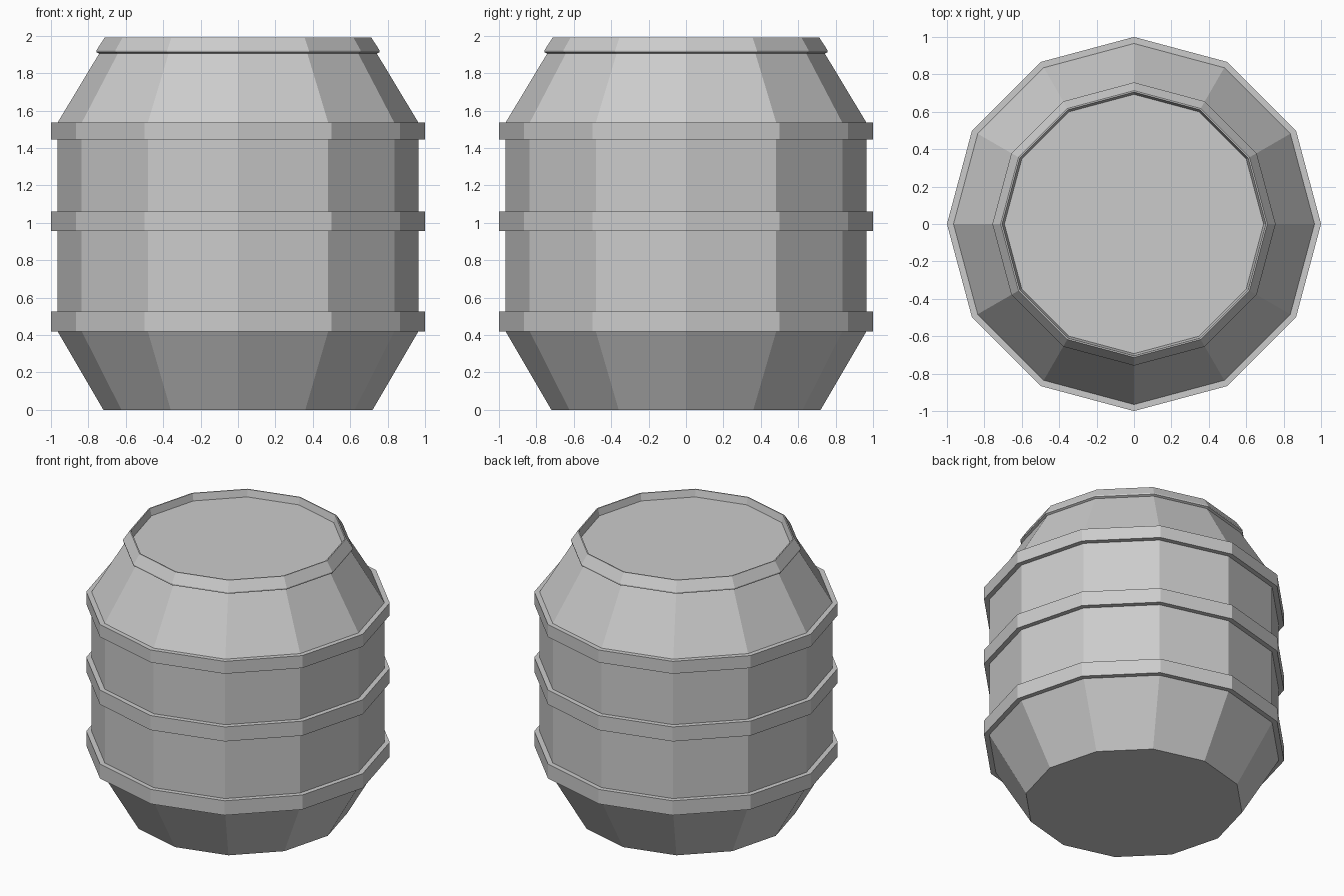
import bpy, bmesh
from math import cos, sin, pi

if "Cube" in bpy.data.objects:
    bpy.data.objects.remove(bpy.data.objects["Cube"])

SIDES = 12
WALL, HOOP = 0.965, 1.0


def lathe(name, profile):
    """Revolve (radius, z) points from bottom to top, capping both ends."""
    bm = bmesh.new()
    rings = [[bm.verts.new((r * cos(2 * pi * i / SIDES), r * sin(2 * pi * i / SIDES), z))
              for i in range(SIDES)] for r, z in profile]
    for low, high in zip(rings, rings[1:]):
        for i in range(SIDES):
            j = (i + 1) % SIDES
            bm.faces.new((low[i], low[j], high[j], high[i]))
    bm.faces.new(rings[0][::-1])
    bm.faces.new(rings[-1])
    mesh = bpy.data.meshes.new(name)
    bm.to_mesh(mesh)
    bm.free()
    obj = bpy.data.objects.new(name, mesh)
    bpy.context.collection.objects.link(obj)
    return obj


# Tapered base
profile = [(0.72, 0.0)]

# Straight wall with three raised hoops
for z0, z1 in ((0.42, 0.525), (0.955, 1.06), (1.445, 1.535)):
    profile += [(WALL, z0), (HOOP, z0), (HOOP, z1), (WALL, z1)]

# Tapered shoulder, overhanging rim and sunken lid
profile += [(0.742, 1.905), (0.757, 1.912), (0.757, 1.922),
            (0.713, 1.99), (0.705, 1.99), (0.693, 1.94)]

lathe("barrel_body", profile)
